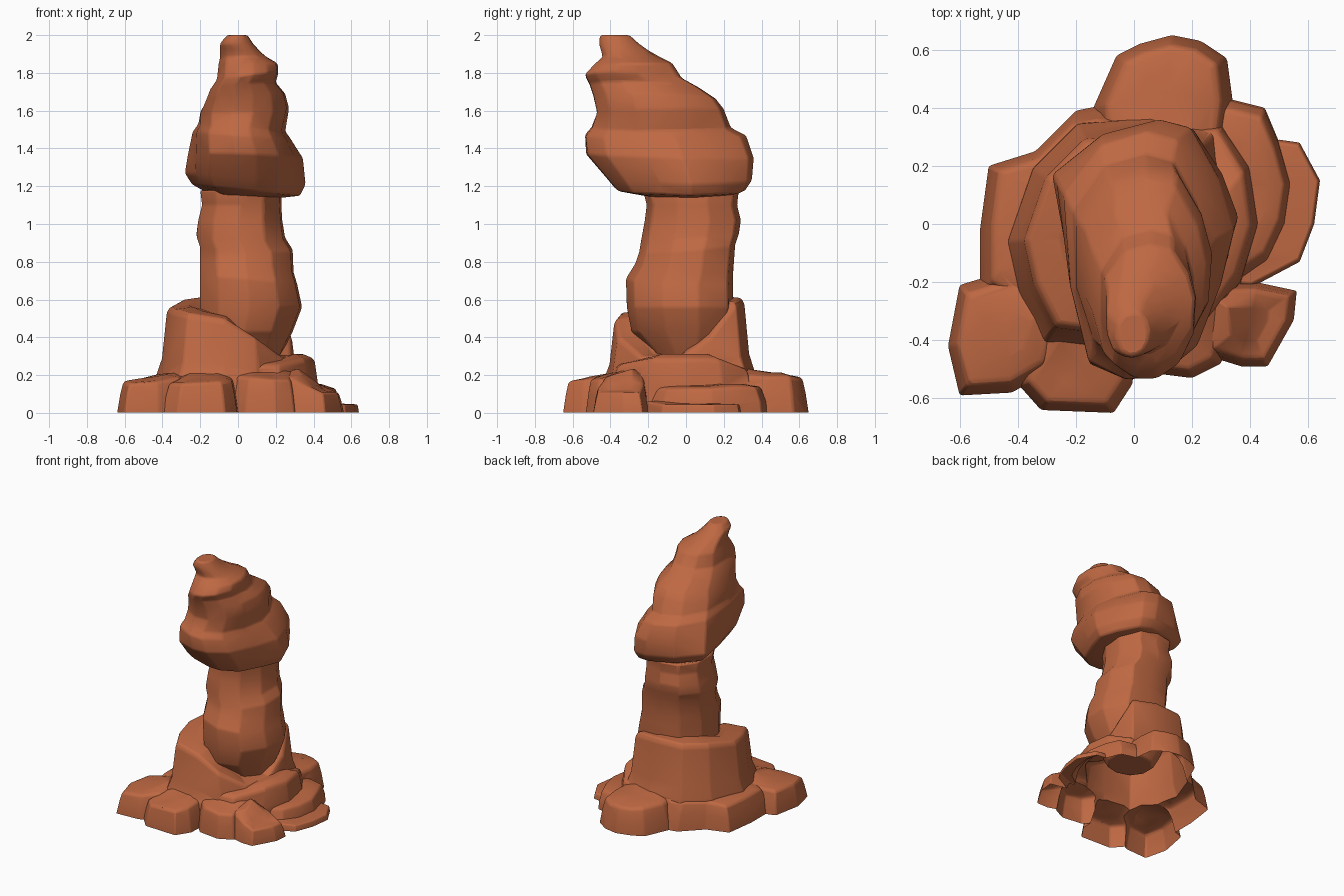
import bpy, bmesh, math

if "Cube" in bpy.data.objects:
    bpy.data.objects.remove(bpy.data.objects["Cube"])

rock = bpy.data.materials.new("terracotta rock")
rock.diffuse_color = (0.52, 0.14, 0.055, 1)
rock.use_nodes = True
rock.node_tree.nodes["Principled BSDF"].inputs["Base Color"].default_value = rock.diffuse_color


def smooth(ob):
    bpy.ops.object.select_all(action="DESELECT")
    bpy.context.view_layer.objects.active = ob
    ob.select_set(True)
    bpy.ops.object.shade_smooth_by_angle(angle=math.radians(40))


def build(name, rings, soft=0.012):
    """Skin a stack of rings, cap both ends with fans, soften edges like worn stone."""
    bm = bmesh.new()
    vs = [[bm.verts.new(p) for p in r] for r in rings]
    n = len(rings[0])
    for a, b in zip(vs, vs[1:]):
        for i in range(n):
            j = (i + 1) % n
            bm.faces.new((a[i], a[j], b[j], b[i]))
    for ring in (vs[0], vs[-1]):
        mid = bm.verts.new([sum(v.co[k] for v in ring) / n for k in range(3)])
        for i in range(n):
            bm.faces.new((ring[i], ring[(i + 1) % n], mid))
    bmesh.ops.recalc_face_normals(bm, faces=bm.faces)
    me = bpy.data.meshes.new(name)
    bm.to_mesh(me)
    bm.free()
    me.materials.append(rock)
    ob = bpy.data.objects.new(name, me)
    bpy.context.collection.objects.link(ob)
    bev = ob.modifiers.new("worn edges", "BEVEL")
    bev.width, bev.segments = soft, 2
    bev.limit_method, bev.angle_limit = "ANGLE", math.radians(22)
    ob.modifiers.new("triangles", "TRIANGULATE")
    smooth(ob)
    return ob


def column(name, outline, levels, upper=None, z_from=1.3, z_to=1.6):
    """outline: (u, v) in -1..1, blending to upper; level: x0, x1, y0, y1, z, tilts."""
    rings = []
    for x0, x1, y0, y1, z, tx, ty in levels:
        t = min(1, max(0, (z - z_from) / (z_to - z_from))) if upper else 0
        ring = []
        for k, (u, v) in enumerate(outline):
            if upper:
                u += (upper[k][0] - u) * t
                v += (upper[k][1] - v) * t
            ring.append(((x0 + x1) / 2 + u * (x1 - x0) / 2,
                         (y0 + y1) / 2 + v * (y1 - y0) / 2, z + u * tx + v * ty))
        rings.append(ring)
    return build(name, rings)


parts = []


def mound(name, pts, steps, z0=0.005):
    """pts: ground outline (x, y, top height), ordered; steps: (scale, height part)."""
    cx = sum(p[0] for p in pts) / len(pts)
    cy = sum(p[1] for p in pts) / len(pts)
    foot = [(x, y, -0.05 - 0.007 * len(parts)) for x, y, h in pts]
    parts.append(build(name, [foot] + [
        [(cx + (x - cx) * s, cy + (y - cy) * s, z0 + (h - z0) * f) for x, y, h in pts]
        for s, f in steps]))


# Overhanging cap rock
column("cap_rock",
       [(-.98, .54), (-.46, .88), (.2, 1), (.52, .94), (.83, .54), (1, .16),
        (.83, -.25), (.58, -.74), (.2, -.97), (-.1, -1), (-.58, -.92), (-.8, -.25)],
       [(-.16, .24, -.22, .20, 1.15, -.01, 0),
        (-.25, .33, -.37, .31, 1.18, -.03, 0),
        (-.29, .36, -.42, .35, 1.24, -.03, 0),
        (-.275, .345, -.53, .36, 1.36, -.01, -.01),
        (-.25, .28, -.535, .32, 1.47, -.02, 0),
        (-.22, .25, -.50, .24, 1.51, -.02, 0),
        (-.21, .27, -.47, .20, 1.60, .01, .01),
        (-.18, .25, -.49, .16, 1.67, .02, -.01),
        (-.155, .20, -.51, .07, 1.73, .02, -.01),
        (-.12, .215, -.535, -.02, 1.78, .02, -.01),
        (-.11, .21, -.48, -.07, 1.85, 0, 0),
        (-.10, .15, -.44, -.14, 1.885, 0, 0),
        (-.10, .12, -.45, -.20, 1.92, -.01, 0),
        (-.10, .08, -.46, -.25, 1.955, 0, 0),
        (-.06, .05, -.455, -.30, 2.0, 0, 0)],
       [(-.95, .45), (-.5, .9), (.05, 1), (.5, .92), (.85, .5), (1, .1),
        (.95, -.4), (.65, -.8), (.2, -1), (-.25, -1), (-.7, -.8), (-.95, -.25)])

# Main pillar, bulging low down and pinched where it sinks into the base
column("pillar",
       [(-1, .45), (-.6, .9), (0, 1), (.65, .9), (1, .35), (.95, -.3),
        (.55, -.85), (-.05, -1), (-.65, -.8), (-1, -.25)],
       [(-.12, .20, -.15, .14, .25, 0, 0),
        (-.16, .24, -.19, .18, .33, 0, 0),
        (-.20, .29, -.29, .24, .43, 0, 0),
        (-.20, .34, -.315, .25, .56, 0, 0),
        (-.20, .315, -.32, .25, .70, -.02, -.01),
        (-.20, .295, -.27, .25, .77, -.02, -.02),
        (-.20, .29, -.25, .26, .87, -.01, .02),
        (-.22, .25, -.24, .28, .93, -.01, .02),
        (-.21, .235, -.22, .29, 1.02, 0, 0),
        (-.19, .23, -.21, .27, 1.10, 0, 0),
        (-.20, .23, -.23, .28, 1.18, 0, 0)])

# Sloping block around the pillar's foot: high at the back and left, low at the right
mound("foot_block",
      [(-.45, -.06, .57), (-.41, -.24, .56), (-.32, -.42, .54), (-.08, -.45, .51),
       (.12, -.43, .41), (.29, -.28, .31), (.35, -.02, .31), (.35, .17, .42),
       (.29, .33, .60), (.06, .38, .62), (-.20, .36, .62), (-.36, .20, .61)],
      [(1, 0), (.96, .35), (.89, .5), (.83, .93), (.79, .98), (.55, 1.0)])

# Stepped ledges on the right
step = [(1, 0), (.97, .85), (.94, 1), (.6, 1.08)]
mound("upper_ledge",
      [(.05, .36, .24), (.30, .36, .24), (.40, .20, .29), (.43, 0, .29),
       (.37, -.2, .29), (.22, -.40, .26), (0, -.42, .26), (-.1, 0, .3)],
      [(1, 0), (.98, .5), (.9, .93), (.84, 1), (.6, 1.08)])
mound("middle_ledge",
      [(.05, .40, .14), (.33, .43, .14), (.45, .40, .14), (.50, .28, .14),
       (.54, .14, .13), (.52, 0, .13), (.46, -.13, .13), (.3, -.24, .14),
       (0, -.2, .15)], [(1, 0), (.98, .4), (.9, .9), (.85, 1), (.6, 1.1)])
mound("lower_ledge",
      [(.2, .25, .045), (.50, .29, .045), (.57, .28, .045), (.64, .15, .045),
       (.62, 0, .045), (.57, -.13, .045), (.40, -.22, .06), (.2, -.2, .06)], step)

# Boulders spread around the base
lump = [(1, 0), (.92, .55), (.84, .93), (.75, 1), (.4, 1.07)]
mound("left_boulder",
      [(-.50, .20, .19), (-.53, -.02, .19), (-.53, -.25, .19), (-.30, -.40, .2),
       (0, -.1, .23), (0, .40, .23), (-.10, .41, .21), (-.20, .39, .21),
       (-.34, .25, .2)], lump)
mound("back_boulder",
      [(-.14, .40, .2), (-.06, .58, .2), (.02, .62, .19), (.13, .65, .19),
       (.23, .63, .19), (.32, .57, .2), (.34, .42, .2), (.30, .1, .22),
       (-.12, .1, .22)], lump)
mound("front_left_boulder",
      [(-.60, -.21, .17), (-.64, -.42, .17), (-.60, -.59, .16), (-.42, -.58, .17),
       (-.28, -.50, .19), (-.20, -.25, .2), (-.40, -.15, .19)], lump)
mound("front_boulder",
      [(-.40, -.55, .16), (-.32, -.64, .16), (-.07, -.65, .17), (-.005, -.55, .18),
       (.01, -.25, .2), (-.34, -.25, .2)], lump)
mound("front_middle_boulder",
      [(-.06, -.40, .2), (.04, -.51, .19), (.20, -.53, .18), (.30, -.48, .18),
       (.36, -.2, .22), (.05, -.15, .23)], lump)
mound("front_right_boulder",
      [(.24, -.45, .19), (.37, -.49, .14), (.46, -.49, .11), (.55, -.33, .11),
       (.56, -.23, .11), (.42, -.20, .16), (.2, -.2, .22)], lump)


def baked(ob):
    bpy.context.view_layer.update()
    deps = bpy.context.evaluated_depsgraph_get()
    return bpy.data.meshes.new_from_object(ob.evaluated_get(deps))


# Fuse the base rocks into one shell, keeping any rock that will not fuse separate
base = bpy.data.objects.new("rocky_base", baked(parts[0]))
bpy.context.collection.objects.link(base)
rocks = [base]
for other in parts[1:]:
    m = base.modifiers.new("fuse", "BOOLEAN")
    m.operation, m.solver, m.object, m.use_self = "UNION", "EXACT", other, True
    fused = baked(base)
    base.modifiers.clear()
    top = max((v.co.z for v in fused.vertices), default=0)
    width = max((v.co.x for v in fused.vertices), default=0)
    if top > .6 and width >= max(v.co.x for v in base.data.vertices) - .005:
        base.data = fused
    else:
        loose = bpy.data.objects.new(other.name + "_loose", baked(other))
        bpy.context.collection.objects.link(loose)
        rocks.append(loose)
for ob in parts:
    bpy.data.objects.remove(ob)

# Cut everything off at the ground, leaving the underside open
for ob in rocks:
    bm = bmesh.new()
    bm.from_mesh(ob.data)
    bmesh.ops.bisect_plane(bm, geom=bm.verts[:] + bm.edges[:] + bm.faces[:],
                           plane_co=(0, 0, 0.003), plane_no=(0, 0, 1), clear_inner=True)
    bm.to_mesh(ob.data)
    bm.free()
    smooth(ob)
